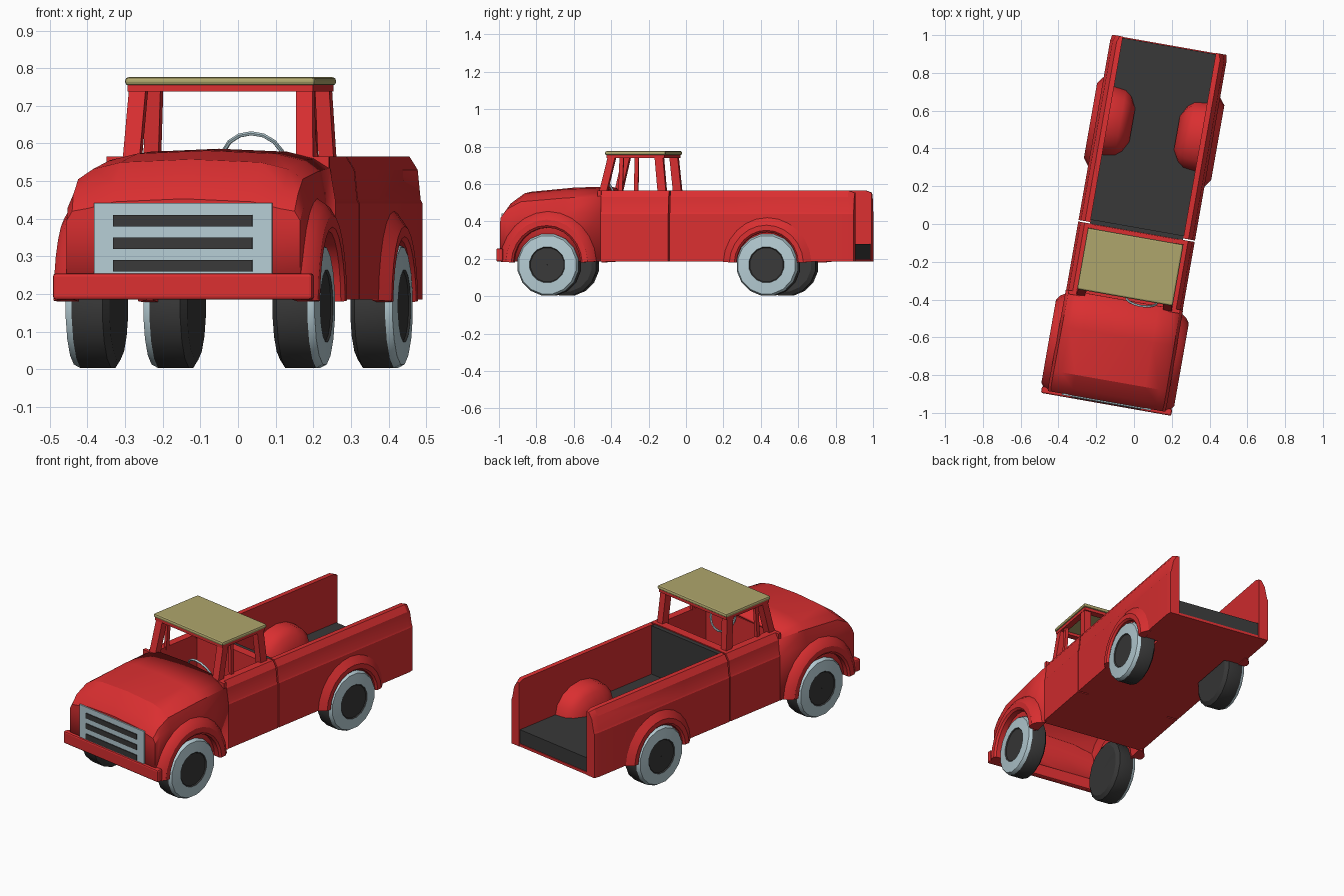
import bpy, bmesh, math
from mathutils import Matrix

if "Cube" in bpy.data.objects:
    bpy.data.objects.remove(bpy.data.objects["Cube"])

# The whole truck stands turned ten degrees on the grid
PLACE = Matrix.Rotation(math.radians(-10), 4, 'Z') @ Matrix.Translation((0.02, 0, 0))


def material(name, rgb):
    m = bpy.data.materials.new(name)
    m.diffuse_color = (*rgb, 1)
    m.use_nodes = True
    m.node_tree.nodes["Principled BSDF"].inputs["Base Color"].default_value = m.diffuse_color
    return m


RED = material("red paint", (0.70, 0.028, 0.03))
DARK = material("dark rubber", (0.04, 0.04, 0.04))
SILVER = material("pale silver", (0.46, 0.60, 0.65))
TAN = material("tan roof", (0.43, 0.38, 0.15))


def finish(name, bm, mats, smooth=None):
    bmesh.ops.recalc_face_normals(bm, faces=bm.faces)
    me = bpy.data.meshes.new(name)
    bm.to_mesh(me)
    bm.free()
    for m in mats:
        me.materials.append(m)
    ob = bpy.data.objects.new(name, me)
    bpy.context.collection.objects.link(ob)
    ob.matrix_world = PLACE
    if smooth:
        bpy.ops.object.select_all(action='DESELECT')
        ob.select_set(True)
        bpy.context.view_layer.objects.active = ob
        bpy.ops.object.shade_smooth_by_angle(angle=math.radians(smooth))
    return ob


def loft(name, rings, mat, closed=True, caps=(True, True), smooth=None):
    bm = bmesh.new()
    vs = [[bm.verts.new(p) for p in r] for r in rings]
    n = len(rings[0])
    for a, b in zip(vs, vs[1:]):
        for i in range(n if closed else n - 1):
            j = (i + 1) % n
            bm.faces.new((a[i], a[j], b[j], b[i]))
    for use, ring in zip(caps, (vs[0], vs[-1])):
        if use:
            bm.faces.new(ring)
    return finish(name, bm, [mat], smooth)


def box(name, x0, x1, y0, y1, z0, z1, mat, bevel=0):
    ob = loft(name, [[(x0, y0, z), (x1, y0, z), (x1, y1, z), (x0, y1, z)] for z in (z0, z1)], mat)
    if bevel:
        b = ob.modifiers.new("bevel", 'BEVEL')
        b.width, b.segments = bevel, 2
    return ob


def post(name, s, x, y_low, y_high, w, d, z0=0.55, z1=0.757):
    rings = []
    for y, z, dx in ((y_low, z0, 0.0), (y_high, z1, -0.01)):
        a, b = s * (x + dx), s * (x + dx - w)
        rings.append([(a, y, z), (b, y, z), (b, y + d, z), (a, y + d, z)])
    loft(name, rings, RED)


# Hood and nose: hollow shell, open underneath
rings = []
for y, w, zs, zm, zt in ((-0.95, 0.315, 0.395, 0.42, 0.445), (-0.915, 0.318, 0.43, 0.465, 0.495),
                         (-0.84, 0.318, 0.445, 0.505, 0.55), (-0.6, 0.316, 0.445, 0.525, 0.573),
                         (-0.405, 0.315, 0.445, 0.535, 0.578)):
    half = [(w, 0.185), (w, zs), (w - 0.015, zm), (w - 0.055, zt - 0.018), (w - 0.13, zt)]
    pts = half + [(0, zt + 0.008)] + [(-x, z) for x, z in reversed(half)]
    rings.append([(x, y, z) for x, z in pts])
nose = loft("hood", rings, RED, closed=False, caps=(True, False), smooth=28)
sol = nose.modifiers.new("shell", 'SOLIDIFY')
sol.thickness, sol.offset = 0.015, -1
box("firewall", -0.3, 0.3, -0.425, -0.405, 0.185, 0.565, RED)

# Front bumper and grille with three slots
box("front_bumper", -0.35, 0.35, -0.966, -0.93, 0.185, 0.255, RED, 0.008)
box("grille", -0.24, 0.24, -0.957, -0.948, 0.255, 0.442, SILVER)
for i in range(3):
    z = 0.26 + i * 0.06
    box("grille_slot", -0.188, 0.188, -0.962, -0.956, z, z + 0.03, DARK)

# Cab and bed side walls
for s in (1, -1):
    for name, inner, ys in (("cab_side", 0.235, (-0.405, -0.038)), ("bed_side", 0.25, (-0.03, 0.3, 0.935, 0.967))):
        rings = []
        for y in ys:
            end = 0.012 if y > 0.95 else 0
            prof = [(0.313 - end / 2, 0.185), (0.313 - end / 2, 0.44), (0.308 - end / 2, 0.45),
                    (0.300 - end, 0.53 - end), (0.278 - end, 0.565 - end), (inner, 0.565 - end), (inner, 0.185)]
            rings.append([(s * x, y, z) for x, z in prof])
        loft(name, rings, RED, smooth=25)

# Floors, cab back wall and bed front wall
box("underside", -0.25, 0.25, -0.42, 0.36, 0.185, 0.2, RED)
box("rear_underside", -0.21, 0.21, 0.36, 0.66, 0.185, 0.2, RED)
box("tail_underside", -0.25, 0.25, 0.66, 0.965, 0.185, 0.2, RED)
box("cab_floor", -0.24, 0.24, -0.41, -0.08, 0.2, 0.22, RED)
box("cab_back_wall", -0.25, 0.25, -0.09, -0.04, 0.19, 0.565, RED)
box("bed_floor", -0.25, 0.25, -0.03, 0.96, 0.2, 0.28, DARK)
box("bed_front_wall", -0.25, 0.25, -0.039, -0.015, 0.2, 0.56, DARK)

# Fender arches, wheel humps and wheels
for s in (1, -1):
    for name, cy, a, b, out in (("front_fender", -0.69, 0.265, 0.285, 0.357), ("rear_fender", 0.5, 0.24, 0.25, 0.342)):
        prof = [(0.295, 1.0), (0.313, 1.0), (out - 0.018, 0.94), (out, 0.84), (out, 0.73), (out - 0.01, 0.69), (0.295, 0.69)]
        rings = []
        for i in range(13):
            t = math.radians(3 + 174 * i / 12)
            rings.append([(s * x, cy + a * k * math.cos(t), 0.17 + b * k * math.sin(t)) for x, k in prof])
        loft(name, rings, RED, smooth=30)

    rings = []
    for x, ky, kz in ((0.255, 1, 1), (0.185, 0.95, 0.95), (0.15, 0.8, 0.75), (0.12, 0.5, 0.2)):
        rings.append([(s * x, 0.515 + 0.185 * ky * math.cos(math.pi * i / 8),
                       0.275 + 0.145 * kz * math.sin(math.pi * i / 8)) for i in range(9)])
    loft("wheel_hump", rings, RED, smooth=35)

    for cy, name in ((-0.69, "front_wheel"), (0.5, "rear_wheel")):
        prof = [(0.222, 0.001), (0.22, 0.145), (0.235, 0.168), (0.318, 0.168),
                (0.336, 0.158), (0.341, 0.097), (0.336, 0.092), (0.336, 0.001)]
        N = 16
        bm = bmesh.new()
        vs = [[bm.verts.new((s * x, cy + r * math.cos(2 * math.pi * (i + 0.5) / N),
                             0.168 + r * math.sin(2 * math.pi * (i + 0.5) / N))) for i in range(N)] for x, r in prof]
        for k in range(len(prof) - 1):
            for i in range(N):
                j = (i + 1) % N
                f = bm.faces.new((vs[k][i], vs[k][j], vs[k + 1][j], vs[k + 1][i]))
                f.material_index = 1 if k in (3, 4) else 0
        finish(name, bm, [DARK, SILVER], 30)

    # Roof posts
    post("windshield_post", s, 0.257, -0.425, -0.375, 0.045, 0.04)
    post("vent_window_bar", s, 0.25, -0.32, -0.315, 0.018, 0.022)
    post("rear_post", s, 0.257, -0.105, -0.125, 0.04, 0.045)
    box("roof_rail", s * 0.25, s * 0.215, -0.38, -0.075, 0.738, 0.757, RED)

# Roof and its cross rails
box("roof_front_rail", -0.25, 0.25, -0.385, -0.35, 0.738, 0.757, RED)
box("roof_back_rail", -0.25, 0.25, -0.11, -0.07, 0.738, 0.757, RED)
box("roof", -0.257, 0.257, -0.392, -0.062, 0.754, 0.776, TAN, 0.009)

# Steering wheel: thin ring tilted toward the windshield
tilt = math.radians(25)
rings = []
for i in range(17):
    t = 2 * math.pi * i / 16
    ring = []
    for k in range(6):
        u = 2 * math.pi * k / 6
        r, h = 0.085 + 0.006 * math.cos(u), 0.006 * math.sin(u)
        x, v = r * math.cos(t), r * math.sin(t)
        ring.append((0.09 + x, -0.385 - v * math.sin(tilt) + h * math.cos(tilt),
                     0.55 + v * math.cos(tilt) + h * math.sin(tilt)))
    rings.append(ring)
loft("steering_wheel", rings, SILVER, caps=(False, False), smooth=60)
